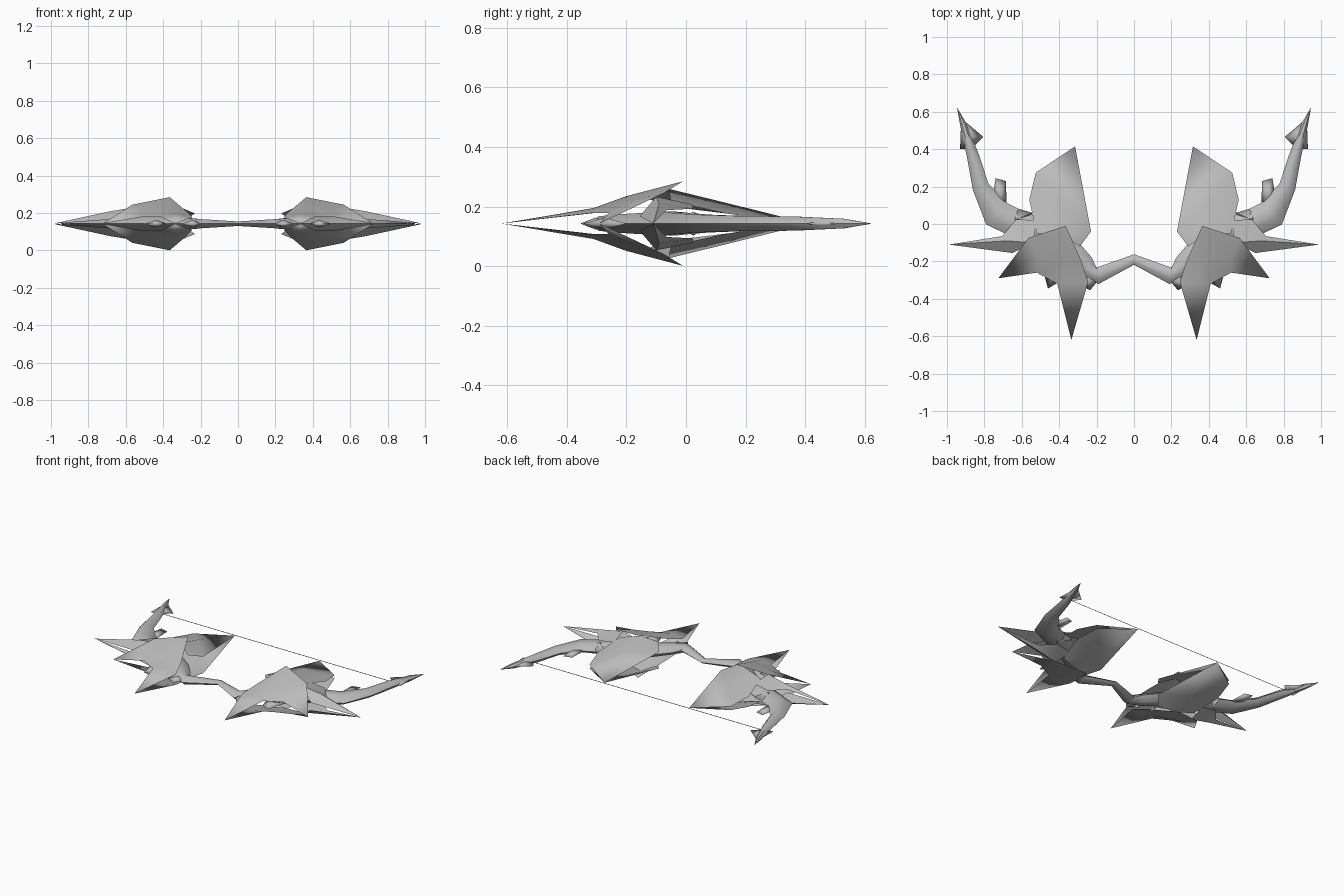
import bpy, bmesh, math
from mathutils import Vector

if "Cube" in bpy.data.objects:
    bpy.data.objects.remove(bpy.data.objects["Cube"])

MID = 0.143  # height of the bow's plane of symmetry

metal = bpy.data.materials.new("plain grey")
metal.diffuse_color = (0.5, 0.5, 0.5, 1)
metal.use_nodes = True
metal.node_tree.nodes["Principled BSDF"].inputs["Base Color"].default_value = metal.diffuse_color


def make(name, verts, faces, mirror_z, upward=False, angle=40):
    """Mesh around the mid plane, mirrored left-right and optionally top-bottom."""
    me = bpy.data.meshes.new(name)
    me.from_pydata(verts, [], faces)
    bm = bmesh.new()
    bm.from_mesh(me)
    if upward:
        bm.normal_update()
        bmesh.ops.reverse_faces(bm, faces=[f for f in bm.faces if f.normal.z < 0])
    else:
        bmesh.ops.recalc_face_normals(bm, faces=bm.faces)
    bm.to_mesh(me)
    bm.free()
    me.materials.append(metal)
    ob = bpy.data.objects.new(name, me)
    ob.location.z = MID
    bpy.context.collection.objects.link(ob)
    bpy.ops.object.select_all(action='DESELECT')
    ob.select_set(True)
    bpy.context.view_layer.objects.active = ob
    bpy.ops.object.shade_smooth_by_angle(angle=math.radians(angle))
    m = ob.modifiers.new("Mirror", 'MIRROR')
    m.use_axis = (True, False, mirror_z)
    m.merge_threshold = 0.0005
    return ob


def fin(name, outline, h=0.012):
    """Thin lens-shaped blade: outline on the mid plane, raised centre."""
    n = len(outline)
    c = sum((Vector(p) for p in outline), Vector((0, 0))) / n
    verts = [(x, y, 0) for x, y in outline] + [(c.x, c.y, h)]
    make(name, verts, [(i, (i + 1) % n, n) for i in range(n)], True, True)


# Grip and limb: hexagonal section swept along a path (x, y, half width, half height)
path = [(0, -0.19, 0.028, 0.012), (0.195, -0.277, 0.044, 0.024),
        (0.265, -0.225, 0.06, 0.03), (0.35, -0.14, 0.07, 0.035),
        (0.47, -0.06, 0.075, 0.04), (0.6, -0.01, 0.075, 0.035),
        (0.735, 0.055, 0.08, 0.03), (0.82, 0.2, 0.045, 0.025),
        (0.86, 0.36, 0.033, 0.024), (0.912, 0.53, 0.018, 0.016),
        (0.945, 0.62, 0.001, 0.001)]
verts, faces = [], []
for i, (x, y, w, h) in enumerate(path):
    a, b = path[max(i - 1, 0)], path[min(i + 1, len(path) - 1)]
    d = Vector((b[0] - a[0], b[1] - a[1])).normalized()
    nx, ny = (0, 1) if i == 0 else (-d.y, d.x)
    for s, t in ((1, 0), (0.4, 1), (-0.4, 1), (-1, 0), (-0.4, -1), (0.4, -1)):
        verts.append((x + nx * w * s, y + ny * w * s, h * t))
    if i:
        for k in range(6):
            j = (k + 1) % 6
            faces.append(((i - 1) * 6 + k, (i - 1) * 6 + j, i * 6 + j, i * 6 + k))
faces.append(tuple(range(len(verts) - 6, len(verts))))
make("limb_and_grip", verts, faces, False, angle=50)

# Two-pointed front claw plate
make("front_claw_plate",
     [(0.335, -0.62, 0), (0.245, -0.31, 0.035), (0.28, -0.2, 0.07),
      (0.365, -0.01, 0.142), (0.565, -0.075, 0.102), (0.725, -0.29, 0),
      (0.52, -0.26, 0.035), (0.41, -0.32, 0.035), (0.335, -0.31, 0.052),
      (0.37, -0.2, 0.092), (0.52, -0.17, 0.08)],
     [(0, 1, 8), (0, 8, 7), (1, 2, 9, 8), (2, 3, 9), (3, 4, 10), (3, 10, 9),
      (4, 5, 10), (5, 6, 10), (6, 7, 9, 10), (7, 8, 9)], True, True)

# Side spike plate
make("side_spike_plate",
     [(0.99, -0.11, 0), (0.705, -0.065, 0.045), (0.63, 0.025, 0.05),
      (0.52, 0.02, 0.065), (0.54, -0.1, 0.09), (0.65, -0.155, 0.025),
      (0.68, -0.09, 0.067)],
     [(0, 1, 6), (1, 2, 6), (2, 3, 4), (2, 4, 6), (4, 5, 6), (5, 0, 6)],
     True, True)

# Broad leaf plate sweeping to the back
make("back_leaf_plate",
     [(0.315, 0.415, 0), (0.56, 0.13, 0.035), (0.52, -0.05, 0.075),
      (0.38, -0.06, 0.117), (0.29, -0.12, 0.08), (0.23, -0.04, 0.055),
      (0.37, 0.1, 0.078), (0.525, 0.275, 0.012)],
     [(0, 7, 6), (7, 1, 6), (1, 2, 6), (2, 3, 6), (3, 4, 5), (3, 5, 6),
      (5, 0, 6)], True, True)

# Small blades along the limb
fin("tip_blade", [(0.905, 0.55), (0.805, 0.465), (0.87, 0.4), (0.93, 0.4), (0.925, 0.53)])
fin("limb_blade", [(0.685, 0.23), (0.74, 0.245), (0.76, 0.12), (0.68, 0.08)])
fin("limb_collar", [(0.545, 0.06), (0.68, 0.1), (0.7, 0.0), (0.58, -0.06)], 0.04)
fin("claw_tooth", [(0.46, -0.345), (0.5, -0.2), (0.38, -0.24), (0.4, -0.31)], 0.02)
fin("grip_spur", [(0.235, -0.355), (0.19, -0.3), (0.25, -0.24), (0.3, -0.32)], 0.02)

# Bowstring: a flat upright ribbon
make("bowstring", [(0, 0.42, -0.002), (0.87, 0.42, -0.002),
                   (0.87, 0.42, 0.002), (0, 0.42, 0.002)], [(0, 1, 2, 3)], False)
